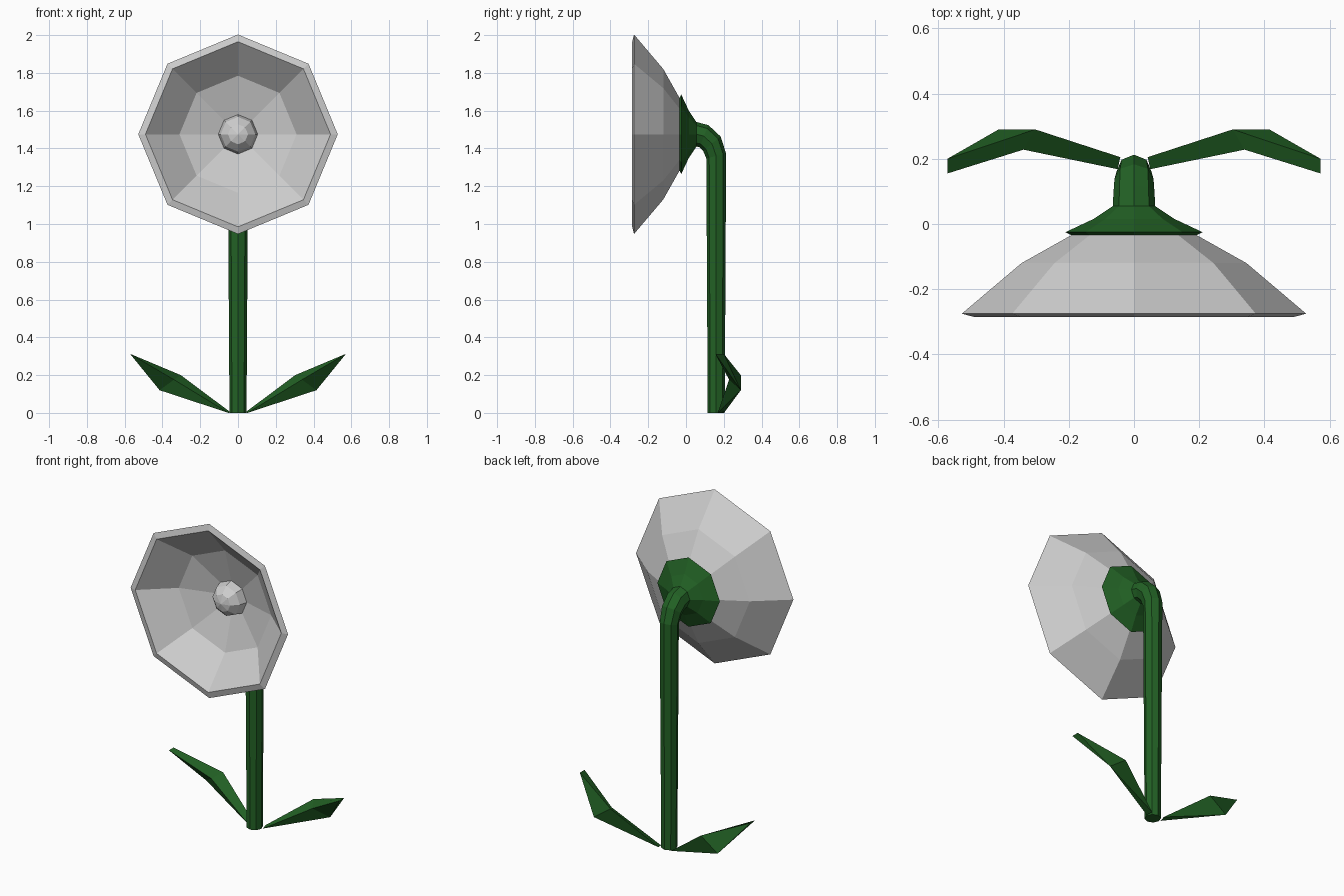
import bpy, bmesh, math
from mathutils import Vector

if "Cube" in bpy.data.objects:
    bpy.data.objects.remove(bpy.data.objects["Cube"])

HEAD_Z = 1.475


def material(name, rgb):
    m = bpy.data.materials.new(name)
    m.diffuse_color = (*rgb, 1)
    m.use_nodes = True
    m.node_tree.nodes["Principled BSDF"].inputs["Base Color"].default_value = m.diffuse_color
    return m


green = material("leaf green", (0.016, 0.120, 0.018))
white = material("pale grey", (0.62, 0.62, 0.62))


def finish(bm, name, mat):
    bmesh.ops.recalc_face_normals(bm, faces=bm.faces)
    me = bpy.data.meshes.new(name)
    bm.to_mesh(me)
    bm.free()
    me.materials.append(mat)
    ob = bpy.data.objects.new(name, me)
    bpy.context.collection.objects.link(ob)
    return ob


def loft(name, rings, mat):
    """Skin eight-sided rings given as (y, z, radius, tilt in degrees); zero radius is a point."""
    bm = bmesh.new()
    loops = []
    for y, z, r, tilt in rings:
        t = math.radians(tilt)
        up = Vector((0, math.cos(t), math.sin(t)))
        c = Vector((0, y, z))
        if r == 0:
            loops.append([bm.verts.new(c)] * 8)
        else:
            loops.append([bm.verts.new(c + r * (Vector((math.cos(a), 0, 0)) + up * math.sin(a)))
                          for a in (i * math.pi / 4 for i in range(8))])
    for a, b in zip(loops, loops[1:]):
        for i in range(8):
            j = (i + 1) % 8
            bm.faces.new(list(dict.fromkeys((a[i], a[j], b[j], b[i]))))
    for end in (loops[0], loops[-1]):
        if end[0] is not end[1]:
            bm.faces.new(end)
    return finish(bm, name, mat)


def lathe(name, profile, mat):
    """Spin (y, radius) points around the flower's axis."""
    return loft(name, [(y, HEAD_Z, r, 90) for y, r in profile], mat)


# Stem bending forward and flaring into the calyx
loft("stem_and_calyx", [
    (0.16, 0.0, 0.045, 0), (0.16, 1.36, 0.054, 14), (0.137, 1.425, 0.06, 40),
    (0.095, 1.465, 0.063, 68), (0.055, HEAD_Z, 0.065, 90), (0.015, HEAD_Z, 0.125, 90),
    (-0.025, HEAD_Z, 0.21, 90), (-0.035, HEAD_Z, 0.19, 90)], green)

# Petal cup: outside, rim, then inside
lathe("petal_cup", [
    (-0.02, 0), (-0.033, 0.19), (-0.12, 0.345), (-0.275, 0.528),
    (-0.285, 0.49), (-0.125, 0.31), (-0.035, 0)], white)

# Round bud in the centre
R = 0.106
lathe("centre_bud", [(-0.06 + R * math.cos(a), R * math.sin(a)) if 0 < k < 6
                     else (-0.06 + R * math.cos(a), 0)
                     for k, a in ((k, k * math.pi / 6) for k in range(6, 2, -1))]
      + [(-0.045, R * 0.95), (-0.03, 0)], white)

# Leaves: folded wedge, mirrored to the other side
bm = bmesh.new()
v = [bm.verts.new(p) for p in (
    (0.303, 0.29, 0.2), (0.415, 0.29, 0.12), (0.339, 0.228, 0.176),
    (0.042, 0.205, 0.005), (0.05, 0.168, 0.0),
    (0.572, 0.2, 0.313), (0.572, 0.155, 0.313))]
A, B, C = v[:3]
for e, f in (v[3:5], v[5:7]):
    for face in ((A, B, e), (C, B, f), (A, C, f, e), (B, e, f)):
        bm.faces.new(face)
leaf = finish(bm, "leaves", green)
leaf.modifiers.new("Mirror", 'MIRROR').use_axis = (True, False, False)
